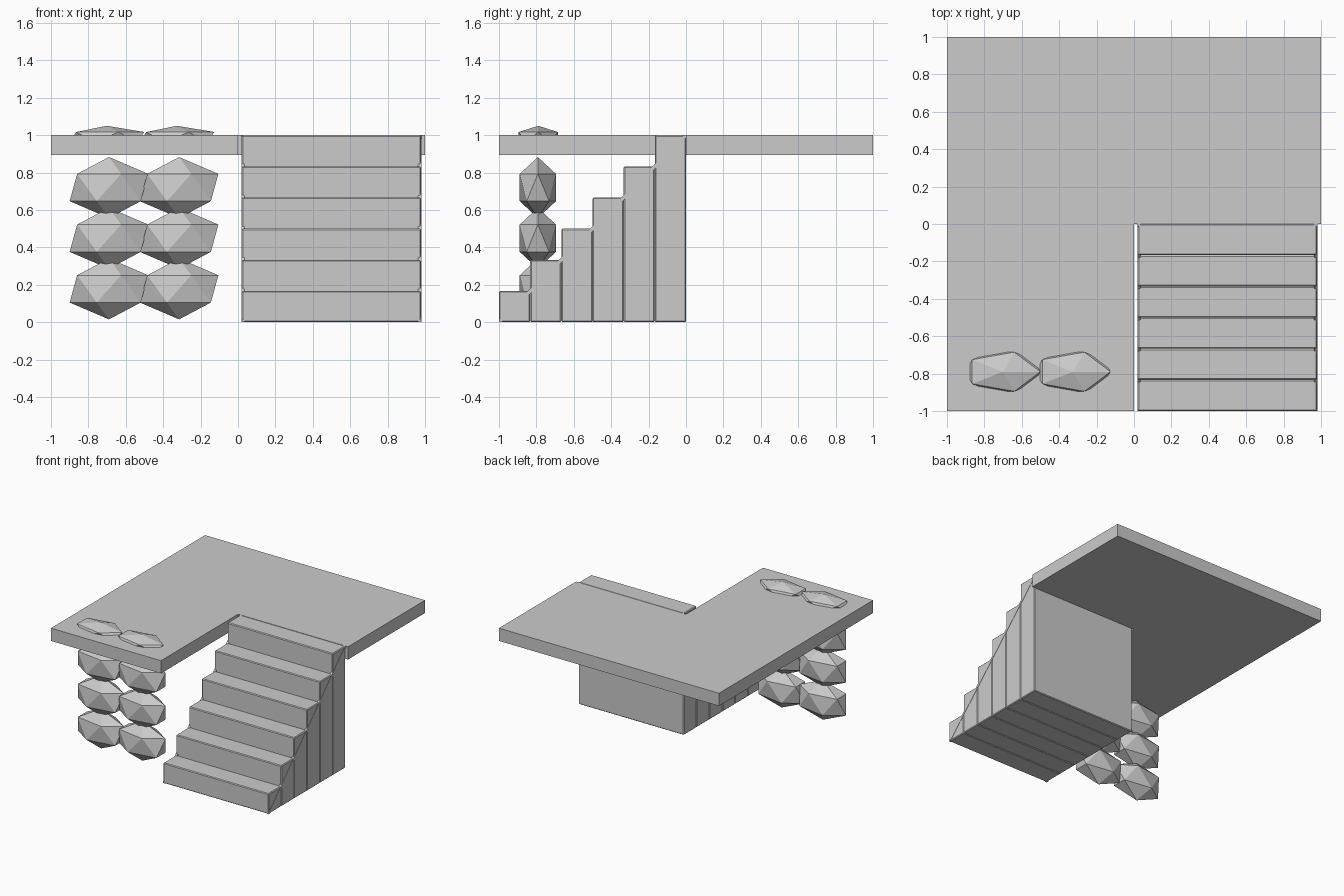
import bpy
import bmesh

cube = bpy.data.objects.get("Cube")
if cube:
    bpy.data.objects.remove(cube, do_unlink=True)

grey = bpy.data.materials.new("stone_grey")
grey.use_nodes = True
grey.diffuse_color = (0.6, 0.6, 0.6, 1)
grey.node_tree.nodes["Principled BSDF"].inputs["Base Color"].default_value = (0.6, 0.6, 0.6, 1)


def finish(name, bm, bevel=0):
    bmesh.ops.recalc_face_normals(bm, faces=bm.faces)
    mesh = bpy.data.meshes.new(name)
    bm.to_mesh(mesh)
    bm.free()
    mesh.materials.append(grey)
    obj = bpy.data.objects.new(name, mesh)
    bpy.context.collection.objects.link(obj)
    if bevel:
        mod = obj.modifiers.new("Bevel", "BEVEL")
        mod.width = bevel
        mod.segments = 1
    return obj


def prism(name, points, push, bevel=0):
    """Extrude a flat outline along the push vector."""
    bm = bmesh.new()
    face = bm.faces.new([bm.verts.new(p) for p in points])
    out = bmesh.ops.extrude_face_region(bm, geom=[face])
    moved = [v for v in out["geom"] if isinstance(v, bmesh.types.BMVert)]
    bmesh.ops.translate(bm, verts=moved, vec=push)
    return finish(name, bm, bevel)


def rock(name, center, radii):
    bm = bmesh.new()
    bmesh.ops.create_icosphere(bm, subdivisions=1, radius=1)
    bmesh.ops.scale(bm, verts=bm.verts, vec=radii)
    obj = finish(name, bm)
    obj.location = center


# L-shaped platform
corner = [(-1, -1), (0, -1), (0, 0), (1, 0), (1, 1), (-1, 1)]
prism("platform", [(x, y, 0.895) for x, y in corner], (0, 0, 0.105))

# Stairs: full-height blocks, each one step taller
count = 6
left, right = 0.02, 0.978
for i in range(count):
    y0, y1 = -1 + i / count, -1 + (i + 1) / count
    outline = [(left, y0, 0), (left, y1, 0), (left, y1, y1 + 1), (left, y0, y1 + 1)]
    prism(f"step_{i + 1}", outline, (right - left, 0, 0), 0.006)

# Sloping stringers along both sides of the stairs
slope = [(-1, 0.012), (-1, 0), (-0.985, 0), (0, 0.985), (0, 1), (-0.012, 1)]
for name, x in (("right_stringer", left - 0.002), ("left_stringer", right - 0.016)):
    prism(name, [(x, y, z) for y, z in slope], (0.018, 0, 0))

# Two columns of stacked rocks, with flat rocks capping the platform
for side, x in (("right", -0.69), ("left", -0.315)):
    for i in range(3):
        rock(f"{side}_rock_{i + 1}", (x, -0.792, 0.178 + 0.271 * i), (0.235, 0.114, 0.163))
    rock(f"{side}_cap_rock", (x - 0.012, -0.79, 0.99), (0.225, 0.123, 0.06))
